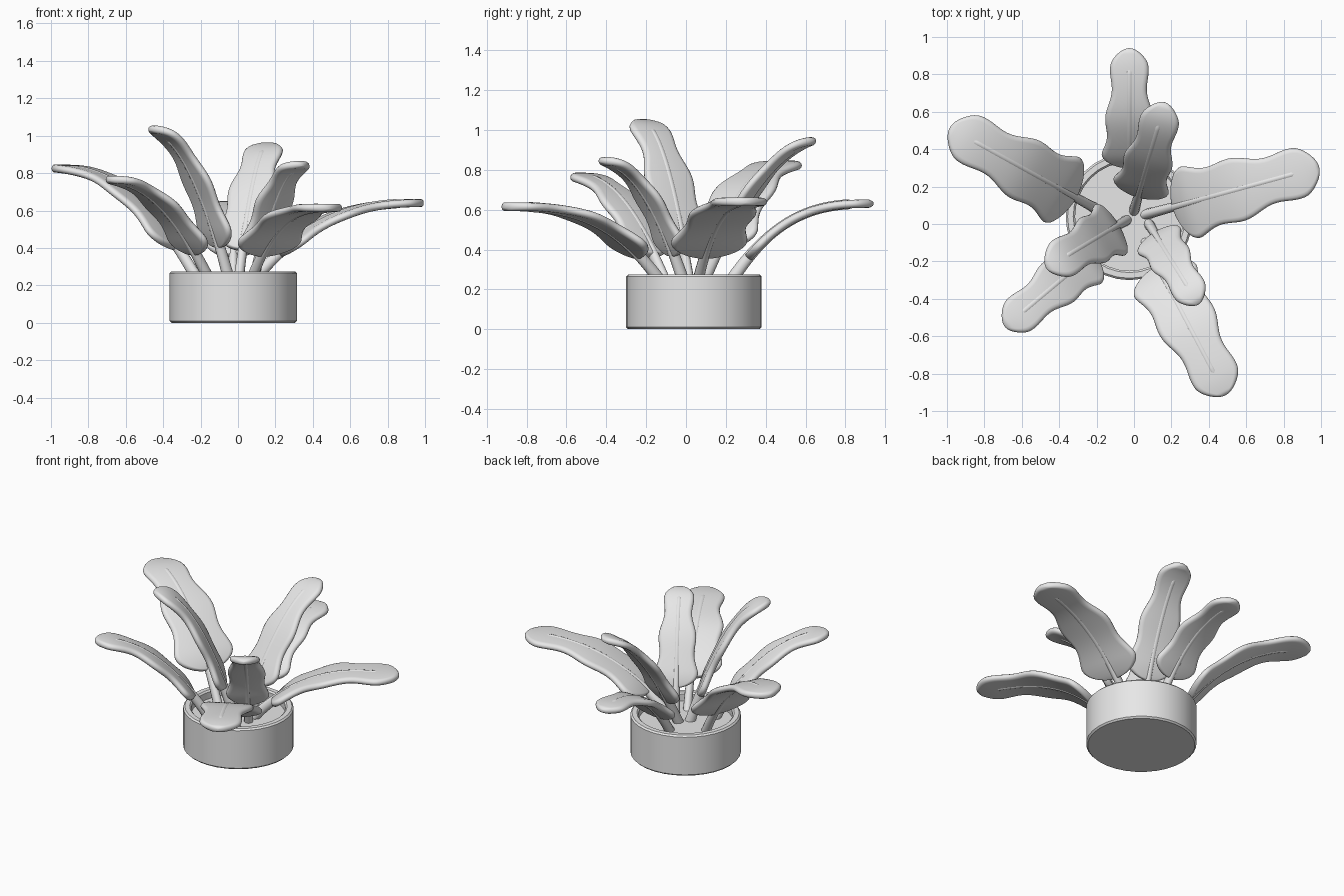
import bpy, bmesh
from math import pi, sin, cos, sqrt, radians
from mathutils import Vector

if "Cube" in bpy.data.objects:
    bpy.data.objects.remove(bpy.data.objects["Cube"])

grey = bpy.data.materials.new("plain_grey")
grey.use_nodes = True
COLOUR = (0.8, 0.8, 0.8, 1)
grey.diffuse_color = COLOUR
grey.node_tree.nodes["Principled BSDF"].inputs["Base Color"].default_value = COLOUR

SOIL_Z = 0.22
POT_CENTRE = Vector((-0.025, 0.04, 0))


def loft(name, rings, angle=40):
    """Skin a list of closed rings, cap both ends and shade smooth."""
    bm = bmesh.new()
    loops = [[bm.verts.new(p) for p in ring] for ring in rings]
    n = len(loops[0])
    for a, b in zip(loops, loops[1:]):
        for i in range(n):
            j = (i + 1) % n
            bm.faces.new((a[i], a[j], b[j], b[i]))
    bm.faces.new(loops[0][::-1])
    bm.faces.new(loops[-1])
    bmesh.ops.recalc_face_normals(bm, faces=bm.faces)
    mesh = bpy.data.meshes.new(name)
    bm.to_mesh(mesh)
    bm.free()
    mesh.materials.append(grey)
    obj = bpy.data.objects.new(name, mesh)
    bpy.context.collection.objects.link(obj)
    bpy.ops.object.select_all(action='DESELECT')
    obj.select_set(True)
    bpy.context.view_layer.objects.active = obj
    bpy.ops.object.shade_smooth_by_angle(angle=radians(angle))
    return obj


def lathe(name, profile, sides=32):
    """Turn (radius, height) points around the pot axis."""
    rings = []
    for r, z in profile:
        rings.append([POT_CENTRE + Vector((r * cos(2 * pi * i / sides),
                                           r * sin(2 * pi * i / sides), z))
                      for i in range(sides)])
    return loft(name, rings, 30)


def make_path(base, tip, height, bend, steps=120):
    """Return a function giving point, tangent, side and normal by length."""
    flat = Vector((tip[0] - base[0], tip[1] - base[1], 0))
    side = Vector((0, 0, 1)).cross(flat).normalized()
    pts, dist = [], [0.0]
    for i in range(steps + 1):
        s = i / steps
        z = SOIL_Z - 0.02 + (height - SOIL_Z) * (1 - (1 - s) ** bend)
        pts.append(Vector((base[0], base[1], z)) + flat * s)
        if i:
            dist.append(dist[-1] + (pts[i] - pts[i - 1]).length)

    def at(u):
        d = u * dist[-1]
        i = 0
        while i < steps - 1 and dist[i + 1] < d:
            i += 1
        f = (d - dist[i]) / (dist[i + 1] - dist[i])
        lo, hi = max(i - 1, 0), min(i + 2, steps)
        tangent = (pts[hi] - pts[lo]).normalized()
        return pts[i].lerp(pts[i + 1], f), side, tangent.cross(side)
    return at


def blade_width(t):
    """Wavy outline, broad near the stem and rounded at the tip."""
    w = 1 - 0.45 * t + 0.07 * cos(2 * pi * (t - 0.1) / 0.38)
    if t < 0.16:
        w *= sqrt(max(0, 1 - (1 - t / 0.16) ** 2))
    if t > 0.87:
        w *= sqrt(max(0, 1 - ((t - 0.87) / 0.13) ** 2))
    return w


def make_leaf(name, base, tip, height, bend, width):
    at = make_path(base, tip, height, bend)
    # Blade: flat cross-section with a rounded rim
    rings, stations, thick = [], 48, 0.021
    for k in range(stations + 1):
        t = 0.5 - 0.5 * cos(pi * (0.01 + 0.98 * k / stations))
        p, side, normal = at(0.21 + 0.79 * t)
        w = max(width * blade_width(t), 0.006)
        h = min(thick, 0.005 + w * 0.3)
        rim = min(h * 1.3, w * 0.6)
        ring = []
        for sign in (1, -1):
            for i in range(7):
                a = -pi / 2 + pi * i / 6
                ring.append(p + sign * (side * (w - rim + rim * cos(a))
                                        + normal * h * sin(a)))
        rings.append(ring)
    loft(name + "_blade", rings, 60)
    # Stem running on as the midrib, with a rounded end
    rings = []
    for k in range(41):
        u = 0.885 * k / 40
        p, side, normal = at(u)
        r = 0.033 - 0.008 * min(1, u / 0.4)
        if k == 40:
            r *= 0.7
        rings.append([p + r * (side * cos(a) * 0.85 + normal * sin(a))
                      for a in (2 * pi * i / 12 for i in range(12))])
    loft(name + "_stem", rings, 60)


# Pot with a thin rim, and the soil inside it
lathe("pot", [(0.33, 0), (0.34, 0.01), (0.34, 0.265), (0.33, 0.275),
              (0.3, 0.275), (0.29, 0.265), (0.29, 0.18)])
lathe("soil", [(0.295, 0.17), (0.295, SOIL_Z)])

# Leaves: base, tip, tip height, bend, half width
LEAVES = {
    "back_leaf": ((-0.025, 0.2), (-0.025, 0.94), 0.65, 2.8, 0.15),
    "left_leaf": ((0.06, 0.05), (0.99, 0.305), 0.66, 2.6, 0.2),
    "right_back_leaf": ((-0.2, 0.08), (-0.985, 0.515), 0.845, 2.3, 0.2),
    "right_front_leaf": ((-0.14, -0.09), (-0.69, -0.55), 0.785, 2.1, 0.155),
    "left_front_leaf": ((0.06, -0.1), (0.49, -0.915), 0.635, 2.9, 0.19),
    "inner_back_leaf": ((0.0, 0.07), (0.165, 0.65), 0.965, 1.8, 0.155),
    "inner_right_leaf": ((-0.04, 0.02), (-0.47, -0.235), 1.055, 2.0, 0.16),
    "inner_front_leaf": ((0.08, 0.0), (0.345, -0.43), 0.865, 2.1, 0.135),
}
for leaf_name, shape in LEAVES.items():
    make_leaf(leaf_name, *shape)
